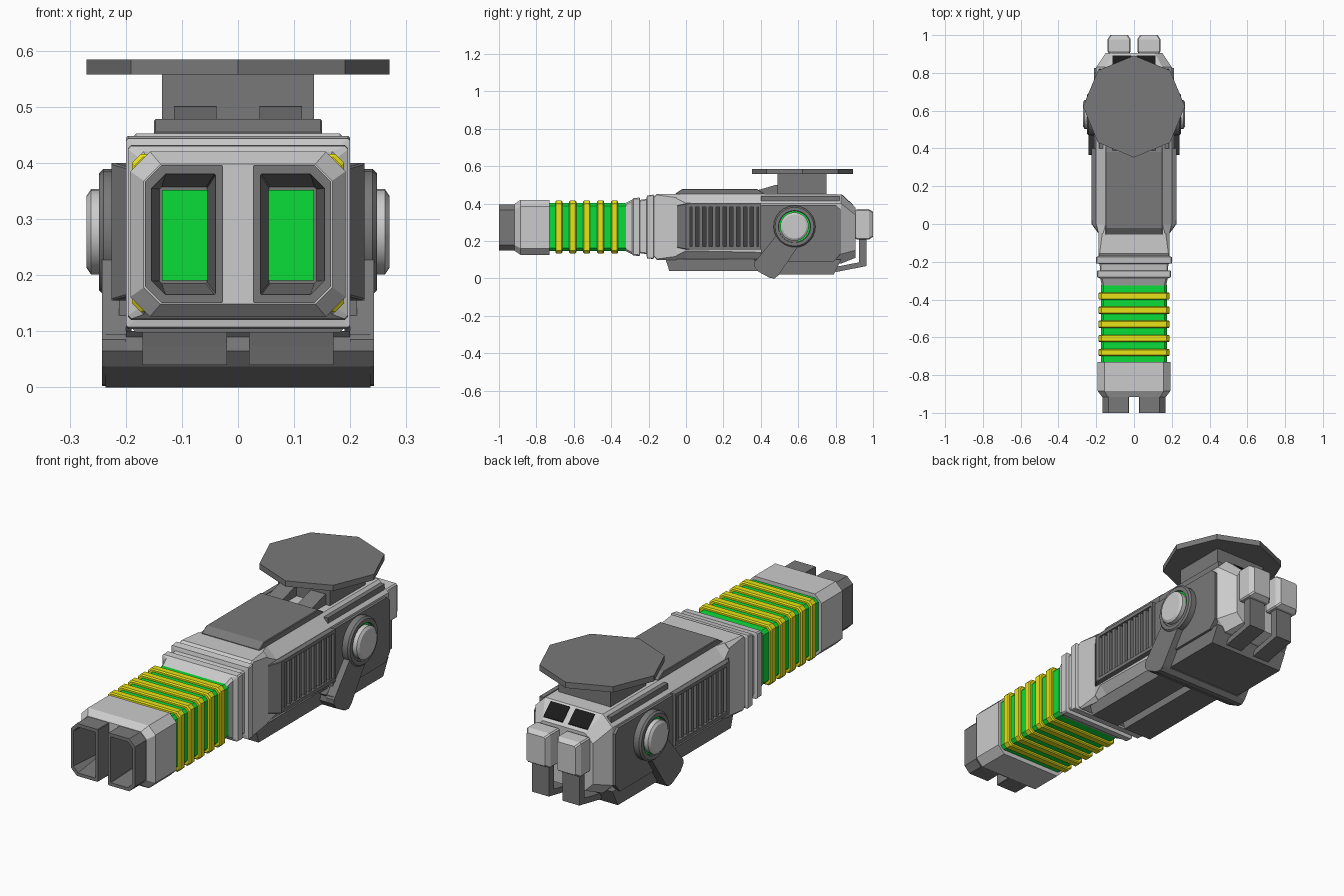
import bpy, bmesh, math


def material(name, col):
    m = bpy.data.materials.new(name)
    m.diffuse_color = (*col, 1)
    return m


green = material("green", (0.003, 0.72, 0.04))
yellow = material("yellow", (0.82, 0.76, 0.008))
dark = material("dark_grey", (0.19, 0.19, 0.19))
black = material("black", (0.01, 0.01, 0.01))
shade = material("recess_grey", (0.05, 0.05, 0.05))


def skin(name, rings, mat=None, mirror=False, smooth=False):
    """Bridge equal-length point rings into a closed solid."""
    bm = bmesh.new()
    vr = [[bm.verts.new(p) for p in r] for r in rings]
    n = len(rings[0])
    for a, b in zip(vr, vr[1:]):
        for i in range(n):
            j = (i + 1) % n
            bm.faces.new((a[i], a[j], b[j], b[i]))
    bm.faces.new(vr[0])
    bm.faces.new(vr[-1])
    bmesh.ops.recalc_face_normals(bm, faces=bm.faces[:])
    me = bpy.data.meshes.new(name)
    bm.to_mesh(me)
    bm.free()
    ob = bpy.data.objects.new(name, me)
    bpy.context.collection.objects.link(ob)
    if mat:
        me.materials.append(mat)
    if mirror:
        ob.modifiers.new("mirror", 'MIRROR')
    if smooth:
        bpy.ops.object.select_all(action='DESELECT')
        ob.select_set(True)
        bpy.context.view_layer.objects.active = ob
        bpy.ops.object.shade_smooth_by_angle(angle=math.radians(30))
    return ob


def section(y, x0, x1, z0, z1, a, b=None):
    """Rectangle at depth y with corners cut by a (x0 side) and b (x1 side)."""
    b = a if b is None else b
    return [(x0 + a, y, z0), (x1 - b, y, z0), (x1, y, z0 + b), (x1, y, z1 - b),
            (x1 - b, y, z1), (x0 + a, y, z1), (x0, y, z1 - a), (x0, y, z0 + a)]


def hull(name, rows, mat=None):
    """Symmetric loft along y; rows are (y, half width, z0, z1, corner cut)."""
    return skin(name, [section(y, -w, w, z0, z1, c) for y, w, z0, z1, c in rows], mat)


def prism(name, pts, x0, x1, mat=None, mirror=True):
    """Side profile of (y, z) points extruded across x."""
    return skin(name, [[(x, y, z) for y, z in pts] for x in (x0, x1)], mat, mirror)


def box(name, x0, x1, y0, y1, z0, z1, mat=None, mirror=True):
    return prism(name, [(y0, z0), (y1, z0), (y1, z1), (y0, z1)], x0, x1, mat, mirror)


def lathe_x(name, pts, cy, cz, n=24, mat=None):
    """Mirrored disc around an x axis; pts are (x, radius)."""
    return skin(name, [[(x, cy + r * math.cos(i * math.tau / n), cz + r * math.sin(i * math.tau / n))
                        for i in range(n)] for x, r in pts], mat, True, True)


# twin hollow muzzles with glowing ends
skin("muzzle_tube", [
    section(-0.791, 0.027, 0.166, 0.15, 0.396, 0.002, 0.03),
    section(-1.0, 0.027, 0.166, 0.15, 0.396, 0.002, 0.03),
    section(-1.0, 0.04, 0.154, 0.165, 0.38, 0.002, 0.025),
    section(-0.81, 0.055, 0.14, 0.185, 0.357, 0.002, 0.004)], dark, mirror=True)
box("muzzle_glow", 0.054, 0.135, -0.82, -0.8, 0.19, 0.352, green)

# muzzle block: a shell so the bores run through it, with a divider
hull("muzzle_block_back", [(-0.79, 0.192, 0.126, 0.42, 0.035),
                           (-0.73, 0.192, 0.126, 0.42, 0.035)])
skin("muzzle_block_shell", [section(y, -w, w, z0, z1, c) for y, w, z0, z1, c in (
    (-0.79, 0.192, 0.126, 0.42, 0.035), (-0.885, 0.192, 0.126, 0.42, 0.035),
    (-0.917, 0.168, 0.148, 0.398, 0.03), (-0.917, 0.15, 0.165, 0.38, 0.02),
    (-0.792, 0.15, 0.165, 0.38, 0.02))])
box("muzzle_divider", -0.028, 0.028, -0.917, -0.79, 0.15, 0.396, mirror=False)

# green core with yellow coils
hull("energy_core", [(-0.735, 0.176, 0.147, 0.402, 0.015), (-0.32, 0.176, 0.147, 0.402, 0.015)], green)
for i in range(5):
    y = -0.68 + i * 0.0745
    hull(f"coil_{i + 1}", [(y - 0.019, 0.184, 0.139, 0.41, 0.015), (y - 0.014, 0.189, 0.134, 0.416, 0.016),
                           (y + 0.014, 0.189, 0.134, 0.416, 0.016), (y + 0.019, 0.184, 0.139, 0.41, 0.015)], yellow)

# stepped collar
hull("collar", [(-0.33, 0.17, 0.15, 0.40, 0.01), (-0.29, 0.178, 0.13, 0.42, 0.01),
                (-0.28, 0.196, 0.122, 0.43, 0.006), (-0.248, 0.196, 0.12, 0.432, 0.006),
                (-0.245, 0.18, 0.135, 0.42, 0.006), (-0.212, 0.182, 0.13, 0.425, 0.006),
                (-0.208, 0.2, 0.107, 0.443, 0.004), (-0.175, 0.2, 0.104, 0.448, 0.004),
                (-0.17, 0.188, 0.115, 0.44, 0.006), (-0.155, 0.188, 0.098, 0.452, 0.006),
                (-0.05, 0.188, 0.098, 0.452, 0.02)])

# main hull and rear underside
hull("body", [(-0.06, 0.186, 0.098, 0.452, 0.02), (0.0, 0.2, 0.098, 0.452, 0.05),
              (0.83, 0.2, 0.08, 0.45, 0.05), (0.905, 0.15, 0.11, 0.38, 0.04)])
prism("rear_underside", [(0.36, 0.1), (0.43, 0.022), (0.79, 0.022), (0.83, 0.1)], -0.2, 0.2, dark, False)
prism("rear_side_panel", [(0.4, 0.12), (0.43, 0.09), (0.79, 0.09), (0.825, 0.13),
                          (0.825, 0.37), (0.8, 0.392), (0.4, 0.392)], 0.19, 0.212, dark)
prism("bottom_rail", [(-0.11, 0.105), (-0.1, 0.075), (-0.09, 0.04), (0.42, 0.04), (0.42, 0.105)],
      0.02, 0.17, dark)

# raised top plate
skin("top_plate", [section(y, -w, w, 0.43, z, 0.003) for y, w, z in
                   ((-0.055, 0.15, 0.455), (-0.02, 0.15, 0.478), (0.38, 0.15, 0.478), (0.42, 0.15, 0.453))], dark)
box("top_side_rail", 0.165, 0.186, 0.4, 0.82, 0.41, 0.441, dark)

# side vents: frame, recess and slats
skin("vent_nose", [section(-0.048, 0.15, 0.19, 0.165, 0.39, 0.003),
                   section(0.0, 0.15, 0.225, 0.155, 0.4, 0.003),
                   section(0.022, 0.15, 0.225, 0.155, 0.4, 0.003)], dark, mirror=True)
for part, z0, z1 in (("top", 0.383, 0.4), ("bottom", 0.155, 0.172)):
    box("vent_frame_" + part, 0.19, 0.225, 0.02, 0.4, z0, z1, dark)
box("vent_frame_end", 0.19, 0.225, 0.388, 0.4, 0.17, 0.385, dark)
box("vent_recess", 0.18, 0.203, 0.02, 0.39, 0.17, 0.385, shade)
for i in range(10):
    y = 0.042 + i * 0.0365
    box(f"vent_slat_{i + 1}", 0.19, 0.218, y - 0.009, y + 0.009, 0.17, 0.385, dark)

# pivot discs
lathe_x("pivot_disc", [(0.19, 0.112), (0.24, 0.112), (0.248, 0.104), (0.248, 0.086), (0.235, 0.084)],
        0.58, 0.277, mat=dark)
lathe_x("pivot_glow", [(0.2, 0.083), (0.241, 0.083)], 0.58, 0.277, mat=green)
lathe_x("pivot_cap", [(0.2, 0.076), (0.262, 0.076), (0.27, 0.064)], 0.58, 0.277)

# swinging yoke: two arms joined by a bar under the body
prism("yoke_arm", [(0.5, 0.25), (0.365, 0.085), (0.365, 0.065), (0.385, 0.038), (0.45, 0.004),
                   (0.475, 0.002), (0.495, 0.018), (0.605, 0.18), (0.58, 0.27)], 0.2, 0.242, dark)
prism("yoke_bar", [(0.37, 0.095), (0.365, 0.065), (0.385, 0.037), (0.45, 0.002), (0.475, 0.0),
                   (0.495, 0.018), (0.51, 0.095)], -0.236, 0.236, dark, False)

# top mount and octagonal plate
box("mount_post", -0.135, 0.135, 0.488, 0.752, 0.44, 0.562, dark, False)
prism("mount_brace", [(0.36, 0.465), (0.48, 0.5), (0.5, 0.5), (0.5, 0.44), (0.36, 0.44)], 0.038, 0.114, dark)
skin("mount_plate", [[(0.27 * math.sin(i * math.tau / 8), 0.622 + 0.27 * math.cos(i * math.tau / 8), z)
                      for i in range(8)] for z in (0.557, 0.584)], dark)

# rear windows, connectors and pipes
prism("rear_window", [(0.838, 0.43), (0.838, 0.445), (0.893, 0.394), (0.893, 0.38)], 0.014, 0.115, black)
skin("rear_connector", [section(y, 0.018 + d, 0.14 - d, 0.208 + d, 0.37 - d, 0.006) for y, d in
                        ((0.89, 0.012), (0.915, 0.0), (0.978, 0.0), (1.0, 0.014))], mirror=True)
prism("rear_pipe", [(0.925, 0.23), (0.965, 0.23), (0.965, 0.066), (0.8, 0.034), (0.8, 0.062), (0.925, 0.086)],
      0.036, 0.122, dark)
